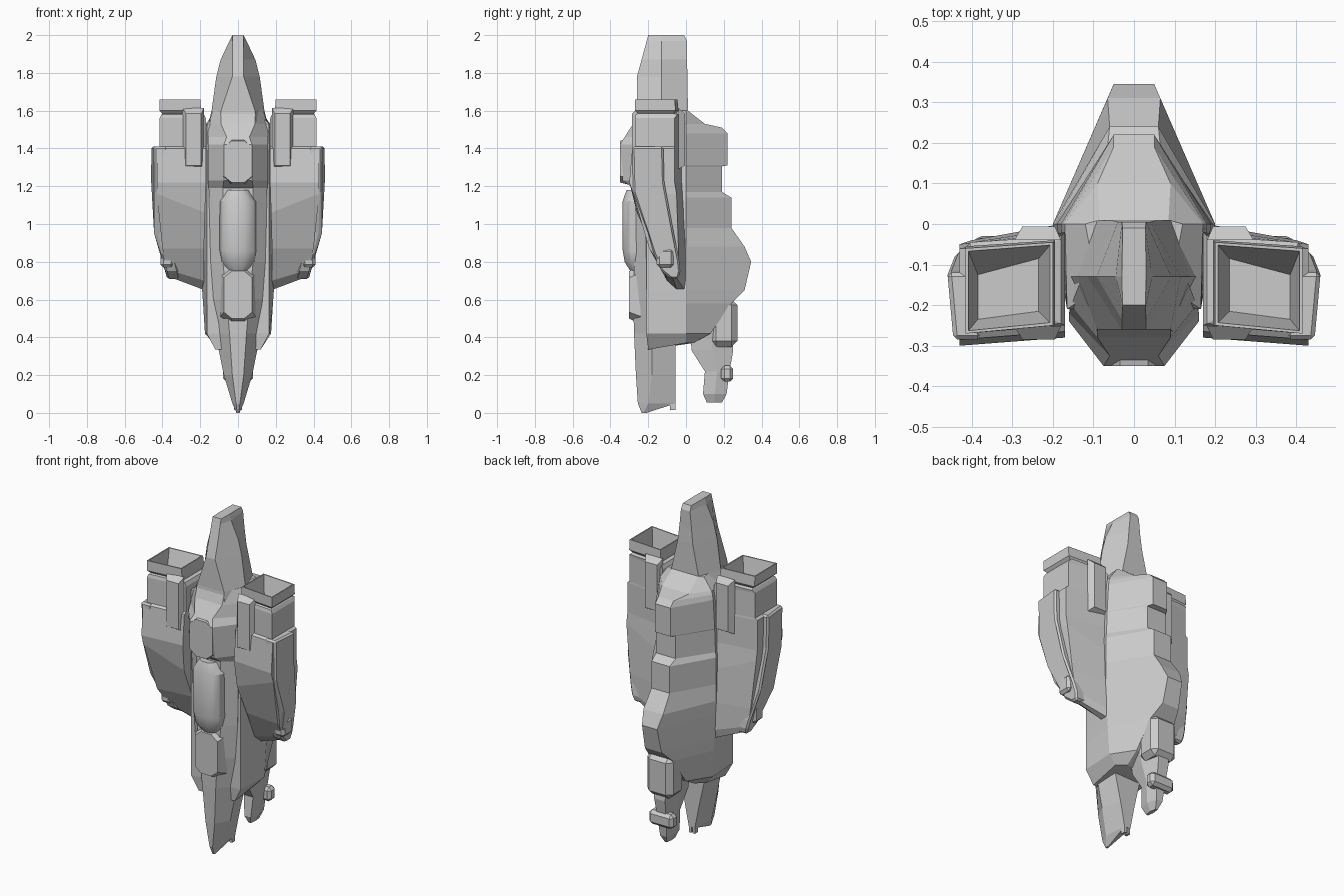
import bpy, bmesh


def finish(name, bm, bevel=0, mirror=False):
    bmesh.ops.remove_doubles(bm, verts=bm.verts, dist=0.0001)
    bmesh.ops.recalc_face_normals(bm, faces=bm.faces)
    me = bpy.data.meshes.new(name)
    bm.to_mesh(me)
    bm.free()
    ob = bpy.data.objects.new(name, me)
    bpy.context.collection.objects.link(ob)
    if bevel:
        m = ob.modifiers.new("bevel", 'BEVEL')
        m.width, m.segments, m.limit_method = bevel, 1, 'ANGLE'
    if mirror:
        ob.modifiers.new("mirror", 'MIRROR')
    return ob


def loft(name, rings, **kw):
    """Skin a stack of equal-sized rings of 3D points and cap both ends."""
    bm = bmesh.new()
    vs = [[bm.verts.new(p) for p in r] for r in rings]
    n = len(rings[0])
    for a, b in zip(vs, vs[1:]):
        for i in range(n):
            j = (i + 1) % n
            bm.faces.new((a[i], a[j], b[j], b[i]))
    bm.faces.new(vs[0])
    bm.faces.new(vs[-1])
    return finish(name, bm, **kw)


def sym(z, *half):
    """Symmetric ring at height z from right-hand (x, y) points, front to back."""
    return ([(x, y, z) for x, y in half] +
            [(-x, y, z) for x, y in reversed(half)])


def block(name, x0, x1, y0, y1, z0, z1, **kw):
    return loft(name, [[(x0, y0, z), (x1, y0, z), (x1, y1, z), (x0, y1, z)]
                       for z in (z0, z1)], **kw)


# Main hull: z, side width, back y, back half width
hull = [(.42, .175, .13, .09), (.58, .185, .24, .08), (.65, .19, .31, .055),
        (.80, .195, .345, .05), (.88, .20, .31, .065), (.98, .20, .24, .06),
        (1.14, .20, .24, .06), (1.17, .195, .19, .065), (1.305, .19, .19, .065),
        (1.31, .19, .22, .05), (1.48, .18, .22, .05), (1.51, .175, .19, .05),
        (1.53, .17, .10, .09), (1.60, .12, .01, .085)]
rings = [[(.12, -.20, .335), (.13, 0, .37), (.08, .04, .37),
          (-.08, .04, .37), (-.13, 0, .37), (-.12, -.20, .335)]]
rings += [sym(z, (.165, -.21) if z < 1.55 else (.09, -.16), (w, 0), (wb, yb))
          for z, w, yb, wb in hull]
loft("main_hull", rings)

# Nose and cockpit fuselage: z, front y, front width, side y, side width, back width
nose = [(0, -.235, .004, -.225, .008, .004), (.05, -.255, .010, -.20, .03, .02),
        (.20, -.265, .030, -.18, .075, .05), (.42, -.275, .045, -.18, .12, .10),
        (.60, -.28, .06, -.20, .14, .13), (.80, -.275, .08, -.21, .145, .14),
        (1.19, -.28, .08, -.22, .155, .14), (1.23, -.335, .075, -.23, .16, .14),
        (1.42, -.35, .075, -.24, .16, .14), (1.46, -.325, .06, -.22, .16, .14),
        (1.53, -.28, .09, -.20, .155, .14), (1.60, -.255, .09, -.15, .135, .10)]
loft("nose_fuselage", [sym(z, (wf, yf), (wm, ym), (wb, -.055 if z else -.21))
                       for z, yf, wf, ym, wm, wb in nose])

# Two small prongs under the nose
block("nose_prongs", .004, .02, -.085, -.056, .015, .10, mirror=True)

# Tail cone
tail = [(1.54, -.265, .095, .155, .01, .11), (1.60, -.26, .09, .14, .01, .09),
        (1.78, -.26, .03, .115, .008, .05), (1.87, -.235, .03, .092, .005, .04),
        (1.97, -.208, .028, .045, .005, .03), (2.0, -.20, .028, .030, -.01, .028)]
loft("tail_cone", [sym(z, (wf, yf), (wm, -.13), (wb, yb))
                   for z, yf, wf, wm, yb, wb in tail])

# Canopy with a rounded cross-section, smooth shaded
canopy = [(.735, .05, -.285), (.80, .09, -.325), (.86, .097, -.335),
          (1.12, .097, -.335), (1.18, .06, -.315)]
ob = loft("canopy", [sym(z, (w * .3, y), (w * .65, y + .012), (w * .9, y + .035),
                         (w, y + .075), (w, -.2)) for z, w, y in canopy])
bpy.context.view_layer.objects.active = ob
ob.select_set(True)
bpy.ops.object.shade_smooth_by_angle(angle=0.5)
ob.select_set(False)

# Raised octagonal panels before and behind the canopy
def panel(name, z0, z1, w, y):
    c = w * .45
    out = [(c, z0), (w, z0 + c), (w, z1 - c), (c, z1),
           (-c, z1), (-w, z1 - c), (-w, z0 + c), (-c, z0)]
    mid = (z0 + z1) / 2
    loft(name, [[(x * s, yy, mid + (z - mid) * s) for x, z in out]
                for s, yy in ((1.25, -.24), (1, y))])


panel("nose_panel", .50, .75, .075, -.302)
panel("dorsal_panel", 1.22, 1.44, .075, -.350)

# Chin pod below the belly: z, half width, front y, back y
chin = [(.055, .012, .11, .19), (.10, .035, .09, .215), (.22, .05, .10, .23),
        (.33, .06, .03, .25), (.44, .075, .02, .24), (.55, .08, .02, .22)]
loft("chin_pod", [sym(z, (w * .6, a), (w, (a + b) / 2), (w * .6, b))
                  for z, w, a, b in chin])
block("chin_box", -.085, .085, .13, .272, .35, .60, bevel=.03)
block("chin_bar", -.08, .08, .185, .25, .165, .25, bevel=.018)

# Engine nacelles with hollow square nozzles:
# z, outer z offset, inner x, outer x, front y, back y
engine = [(.655, .06, .19, .35, -.05, -.01), (.70, .06, .18, .38, -.10, .0),
          (.87, .0, .18, .40, -.175, .0), (1.06, .10, .175, .43, -.26, -.01),
          (1.22, .0, .17, .43, -.28, -.02), (1.40, .0, .17, .43, -.265, -.02),
          (1.41, .0, .17, .415, -.25, -.02), (1.56, .0, .17, .415, -.25, -.02),
          (1.58, .0, .18, .405, -.245, -.03), (1.585, .0, .20, .40, -.235, -.05),
          (1.60, .0, .195, .415, -.25, -.04), (1.66, .0, .20, .415, -.25, -.045),
          (1.66, .0, .207, .408, -.243, -.052), (1.52, .0, .235, .385, -.215, -.085)]
loft("engine", [[(a, f, z), (b, f - .02, z + d), (b, k - (.04 if z < 1.57 else .015), z + d),
                 (a, k, z)] for z, d, a, b, f, k in engine], mirror=True)

# Cover plates on the front and back of each engine, fading into the body
for name, y, base in (("engine_front_plate", -.285, -.252), ("engine_back_plate", -.006, -.04)):
    loft(name, [[(.18, base, z), (.295, base, z), (.275, y, z + t), (.195, y, z + t)]
                for z, t in ((1.29, .02), (1.615, -.03))], mirror=True)

# Outer armour: bent side profile, narrowing towards the bottom
side = [(-.285, 1.41), (-.12, 1.41), (-.115, 1.22), (-.07, .98), (-.035, .80),
        (-.03, .75), (-.04, .71), (-.08, .71), (-.13, .75), (-.17, .84),
        (-.20, .95), (-.28, 1.17)]


def armour_x(y, z):
    edge = .46 if z > 1.1 else .41 + (z - .85) * .25
    return edge - (.015 if y < -.2 else 0)


loft("engine_armour", [[(armour_x(y, z) - d, y, z) for y, z in side]
                       for d in (.07, 0)], bevel=.01, mirror=True)
block("armour_latch", .34, .41, -.155, -.065, .77, .87, bevel=.015, mirror=True)
